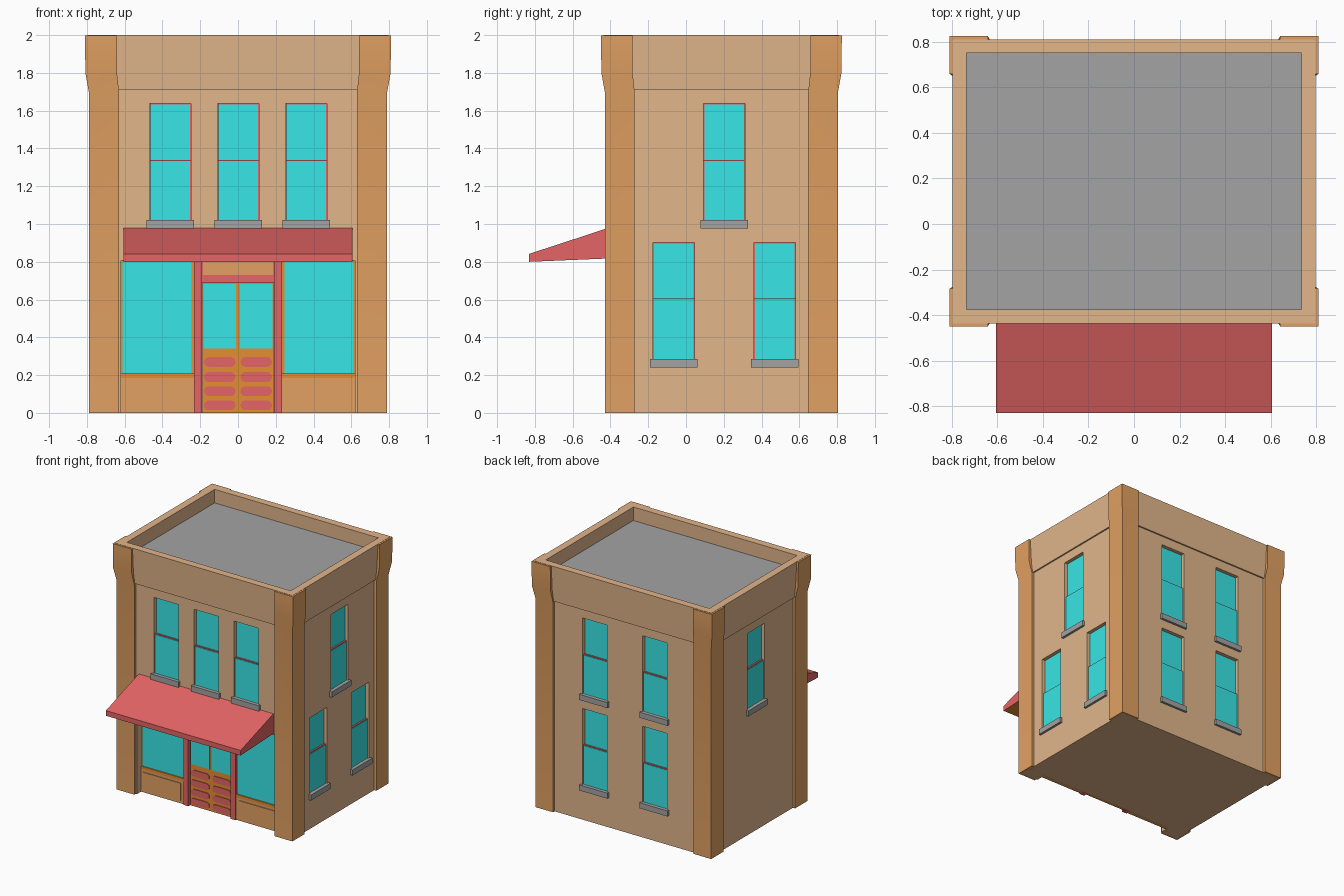
import bpy, bmesh, math

if "Cube" in bpy.data.objects:
    bpy.data.objects.remove(bpy.data.objects["Cube"])

# ---------- materials ----------
def mat(name, r, g, b):
    lin = lambda c: ((c / 255 + 0.055) / 1.055) ** 2.4
    m = bpy.data.materials.new(name)
    m.diffuse_color = (lin(r), lin(g), lin(b), 1)
    m.use_nodes = True
    m.node_tree.nodes["Principled BSDF"].inputs["Base Color"].default_value = m.diffuse_color
    return m

TAN = mat("tan_wall", 226, 182, 139)
BROWN = mat("brown_trim", 226, 161, 98)
RED = mat("red_paint", 229, 100, 101)
GLASS = mat("cyan_glass", 57, 230, 230)
GREY = mat("grey_stone", 163, 163, 163)
ORANGE = mat("orange_wood", 228, 142, 52)

HX, YF, YB = 0.77, -0.41, 0.785          # wall planes
YC, HY = (YF + YB) / 2, (YB - YF) / 2

# ---------- helpers ----------
def finish(bm, name, *mats, smooth=False):
    bmesh.ops.recalc_face_normals(bm, faces=bm.faces)
    me = bpy.data.meshes.new(name)
    bm.to_mesh(me)
    bm.free()
    for m in mats:
        me.materials.append(m)
    ob = bpy.data.objects.new(name, me)
    bpy.context.collection.objects.link(ob)
    if smooth:
        me.shade_smooth()
        me.set_sharp_from_angle(angle=math.radians(30))
    return ob

def place(wall, u, d, z):
    """Wall coordinates (along, outward, up) to world."""
    return {"front": (u, YF - d, z), "back": (u, YB + d, z),
            "right": (HX + d, u, z), "left": (-HX - d, u, z)}[wall]

def loft(bm, rings, caps=True):
    """Skin a list of equal-length point rings."""
    rs = [[bm.verts.new(p) for p in r] for r in rings]
    n = len(rs[0])
    for a, b in zip(rs, rs[1:]):
        for i in range(n):
            bm.faces.new((a[i], a[(i + 1) % n], b[(i + 1) % n], b[i]))
    if caps:
        bm.faces.new(rs[0])
        bm.faces.new(rs[-1])

def prism(bm, wall, outline, d0, d1):
    loft(bm, [[place(wall, u, d, z) for u, z in outline] for d in (d0, d1)])

def box(bm, wall, u0, u1, d0, d1, z0, z1):
    prism(bm, wall, [(u0, z0), (u1, z0), (u1, z1), (u0, z1)], d0, d1)

def rect(off, z):
    x, y = HX + off, HY + off
    return [(-x, YC - y, z), (x, YC - y, z), (x, YC + y, z), (-x, YC + y, z)]

# ---------- walls with cut openings ----------
windows = [("front", u, 1.02) for u in (-0.358, 0.002, 0.362)]
windows += [("back", u, z) for u in (-0.27, 0.27) for z in (0.285, 1.02)]
windows += [("right", -0.065, 0.285), ("right", 0.47, 0.285),
            ("right", 0.202, 1.02), ("left", 0.2, 1.02)]

bm = bmesh.new()
loft(bm, [rect(0, 0), rect(0, 1.8)])
walls = finish(bm, "walls", TAN)

bm = bmesh.new()
for w, u, z in windows:
    box(bm, w, u - 0.11, u + 0.11, -0.04, 0.1, z, z + 0.617)
box(bm, "front", -0.62, 0.62, -0.09, 0.1, -0.1, 0.807)
cutter = finish(bm, "opening_cutter", TAN)
cutter.hide_render = True
cutter.hide_viewport = True
mod = walls.modifiers.new("openings", "BOOLEAN")
mod.operation, mod.solver, mod.object = "DIFFERENCE", "EXACT", cutter

# ---------- roof and flared parapet ----------
bm = bmesh.new()
loft(bm, [rect(-0.03, 1.79), rect(-0.03, 1.89)])
finish(bm, "roof", GREY)

bm = bmesh.new()
loft(bm, [rect(o, z) for o, z in [(-0.035, 1.71), (0.012, 1.71), (0.026, 2.0),
                                  (-0.035, 2.0), (-0.035, 1.71)]], caps=False)
bmesh.ops.remove_doubles(bm, verts=bm.verts, dist=1e-5)
finish(bm, "parapet", TAN)

# ---------- L-shaped corner pilasters ----------
bm = bmesh.new()
for sx in (-1, 1):
    for sy in (-1, 1):
        rings = []
        for z, o in [(0, 0), (1.70, 0), (1.80, 0.018), (1.998, 0.02)]:
            X, Y = 0.79 + o, HY + 0.02 + o
            ex, ey = 0.63 + 0.6 * o, HY - 0.138 + 0.6 * o
            ix, iy = HX - 0.005, HY - 0.005
            if z == 0 or z == 1.70:
                ix, iy = HX - 0.02, HY - 0.03
            pts = [(X, Y), (ex, Y), (ex, iy), (ix, iy), (ix, ey), (X, ey)]
            rings.append([(sx * x, YC + sy * y, z) for x, y in pts])
        loft(bm, rings)
finish(bm, "corner_pilasters", BROWN, smooth=True)

# ---------- sash windows and sills ----------
frames, panes, sills = bmesh.new(), bmesh.new(), bmesh.new()
for w, u, z in windows:
    m = z + 0.32
    box(frames, w, u - 0.109, u + 0.109, -0.045, -0.030, m, z + 0.617)
    box(panes, w, u - 0.105, u + 0.105, -0.032, -0.026, m, z + 0.613)
    box(frames, w, u - 0.109, u + 0.109, -0.045, -0.013, z, m)
    box(panes, w, u - 0.105, u + 0.105, -0.015, -0.009, z, m - 0.006)
    box(sills, w, u - 0.126, u + 0.126, -0.03, 0.019, z - 0.045, z)
finish(frames, "window_sashes", RED)
finish(panes, "window_panes", GLASS)
finish(sills, "window_sills", GREY)

# ---------- shop front ----------
base, wood, glass, red = (bmesh.new() for _ in range(4))
TOP = 0.807
for s in (-1, 1):
    def part(b, u0, u1, d0, d1, z0, z1):
        box(b, "front", s * u0, s * u1, d0, d1, z0, z1)
    part(base, 0.225, 0.63, -0.09, -0.052, 0, 0.185)      # plinth
    part(base, 0.26, 0.60, -0.052, -0.046, 0.025, 0.165)  # plinth panel
    part(wood, 0.225, 0.625, -0.09, -0.066, 0.185, TOP)   # display frame
    part(wood, 0.225, 0.625, -0.09, -0.050, 0.185, 0.208) # display ledge
    part(glass, 0.245, 0.612, -0.066, -0.060, 0.208, 0.802)
    part(red, 0.19, 0.233, -0.09, -0.042, 0, TOP)         # door post
    part(wood, 0, 0.188, -0.09, -0.066, 0, 0.688)         # door leaf
    part(glass, 0.010, 0.182, -0.066, -0.060, 0.34, 0.682)
    for zc in (0.04, 0.115, 0.19, 0.27):                  # rounded door panels
        r, pts = 0.026, []
        for c, a0 in ((0.154, -90), (0.039, 90)):
            for k in range(7):
                a = math.radians(a0 + 30 * k)
                pts.append((s * (c + r * math.cos(a)), zc + r * math.sin(a)))
        prism(red, "front", pts, -0.067, -0.060)
box(red, "front", -0.19, 0.19, -0.09, -0.05, 0.688, TOP)       # transom
box(base, "front", -0.185, 0.185, -0.05, -0.044, 0.73, 0.80)   # transom panel
finish(base, "shop_plinths", BROWN)
finish(wood, "shop_woodwork", ORANGE)
finish(glass, "shop_glass", GLASS)
finish(red, "door_surround", RED)

# ---------- awning with wooden underside ----------
bm = bmesh.new()
side = [(-0.40, 0.983), (-0.83, 0.842), (-0.83, 0.80), (-0.40, 0.818)]
loft(bm, [[(x, y, z) for y, z in side] for x in (-0.605, 0.605)])
bmesh.ops.recalc_face_normals(bm, faces=bm.faces)
for f in bm.faces:
    if f.normal.z < -0.5:
        f.material_index = 1
finish(bm, "awning", RED, ORANGE)
